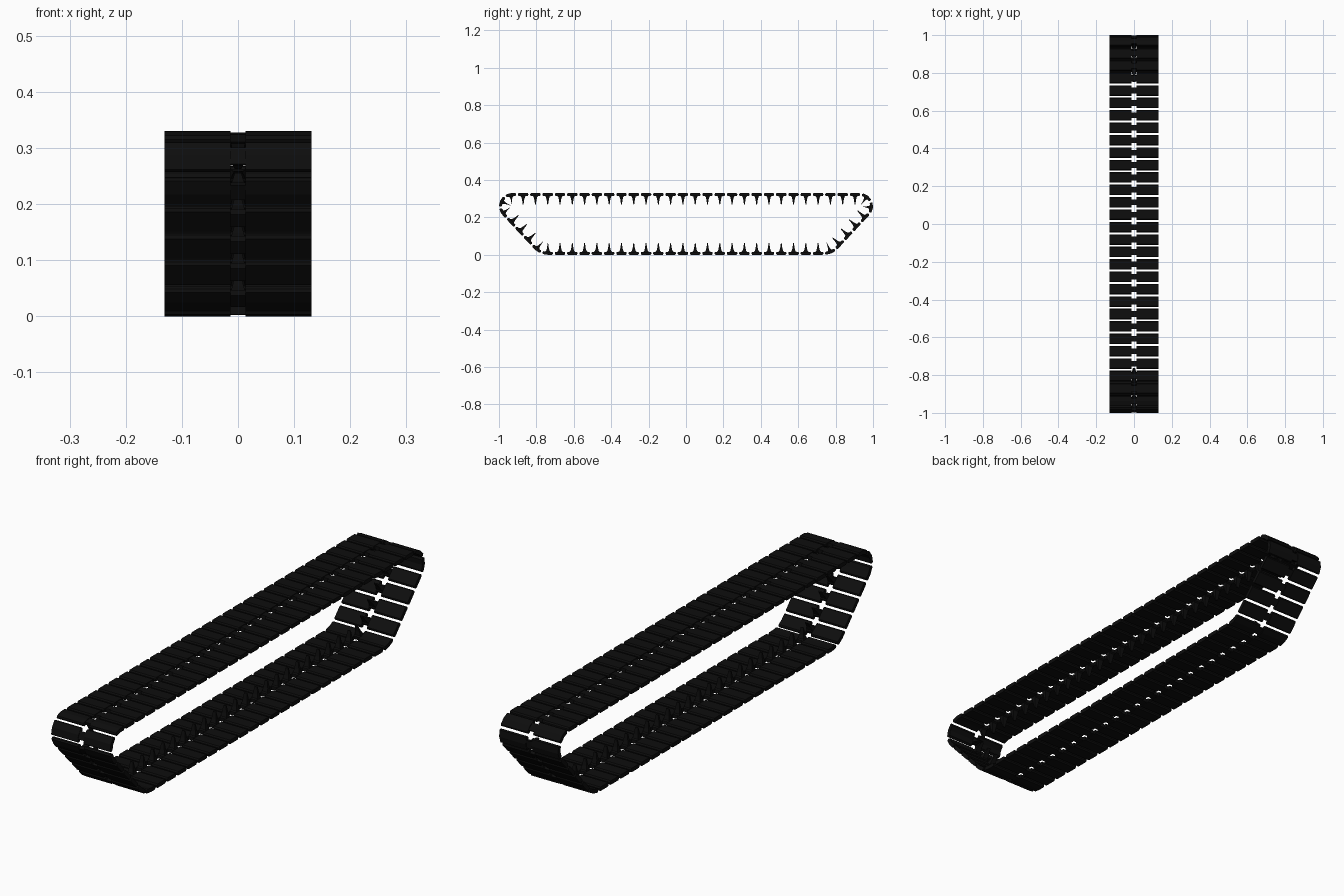
import bpy, bmesh, math
from mathutils import Vector

if "Cube" in bpy.data.objects:
    bpy.data.objects.remove(bpy.data.objects["Cube"])

N = 65                       # links in the loop
T = 0.016                    # pad thickness
R1, R2 = 0.07, 0.10          # outer radii of the end and lower bends
C1 = (0.93, 0.26)
C2 = (0.739, R2)
A = math.radians(43.3)       # slope normal, below horizontal


# Outer path as segments: straight (start, end, outward angle) or arc
def on(c, r, a):
    return Vector((c[0] + r * math.cos(a), c[1] + r * math.sin(a)))


half = [("arc", C1, R1, math.pi / 2, -A), ("line", on(C1, R1, -A), on(C2, R2, -A), -A),
        ("arc", C2, R2, -A, -math.pi / 2)]
top_l, top_r = Vector((-C1[0], 0.33)), Vector((C1[0], 0.33))
bot_l, bot_r = Vector((-C2[0], 0)), Vector((C2[0], 0))
segs = [("line", Vector((0, 0.33)), top_r, math.pi / 2)] + half
segs.append(("line", bot_r, bot_l, -math.pi / 2))
for s in reversed(half):
    if s[0] == "arc":
        segs.append(("arc", (-s[1][0], s[1][1]), s[2], math.pi - s[4] - 2 * math.pi,
                     math.pi - s[3] - 2 * math.pi))
    else:
        m = lambda p: Vector((-p.x, p.y))
        segs.append(("line", m(s[2]), m(s[1]), math.pi - s[3]))
segs.append(("line", top_l, Vector((0, 0.33)), math.pi / 2))


def seg_len(s):
    if s[0] == "line":
        return (s[2] - s[1]).length
    return (s[2] - T / 2) * abs(s[4] - s[3])


P = sum(seg_len(s) for s in segs)
pitch = P / N


def place(x, d, h):
    """Point at distance d round the loop, h inward from the outer face."""
    d %= P
    for s in segs:
        L = seg_len(s)
        if d <= L:
            break
        d -= L
    t = min(d / L, 1)
    if s[0] == "line":
        p, a = s[1].lerp(s[2], t), s[3]
    else:
        a = s[3] + (s[4] - s[3]) * t
        p = on(s[1], s[2], a)
    return Vector((x, p.x - h * math.cos(a), p.y - h * math.sin(a)))


def loft(bm, rings):
    vs = [[bm.verts.new(p) for p in r] for r in rings]
    n = len(vs[0])
    for a, b in zip(vs, vs[1:]):
        for i in range(n):
            bm.faces.new((a[i], a[(i + 1) % n], b[(i + 1) % n], b[i]))
    bm.faces.new(vs[0])
    bm.faces.new(vs[-1][::-1])


mat = bpy.data.materials.new("black_steel")
mat.diffuse_color = (0.004, 0.004, 0.004, 1)
mat.use_nodes = True
mat.node_tree.nodes["Principled BSDF"].inputs["Base Color"].default_value = mat.diffuse_color


def finish(bm, name):
    bmesh.ops.recalc_face_normals(bm, faces=bm.faces)
    me = bpy.data.meshes.new(name)
    bm.to_mesh(me)
    bm.free()
    me.materials.append(mat)
    bpy.context.collection.objects.link(bpy.data.objects.new(name, me))


# Left and right pads: chamfered plates bent along the path
g = pitch / 2 - 0.005
pad = [(-g + 0.004, 0), (0, 0), (g - 0.004, 0), (g, 0.005), (g, T - 0.005),
       (g - 0.004, T), (0, T), (-g + 0.004, T), (-g, T - 0.005), (-g, 0.005)]
# Guide horn: (height, half width, half length)
horn = [(0.002, 0.0135, 0.015), (T, 0.0135, 0.015), (0.020, 0.0125, 0.010),
        (0.035, 0.010, 0.006), (0.062, 0.006, 0.002)]

pads, horns = bmesh.new(), bmesh.new()
for i in range(N):
    d = (i - 0.25) * pitch
    for side in (-1, 1):
        loft(pads, [[place(side * x, d + s, h) for s, h in pad] for x in (0.013, 0.131)])
    loft(horns, [[place(sx * w, d + sl * l, h)
                  for sx, sl in ((-1, -1), (1, -1), (1, 1), (-1, 1))] for h, w, l in horn])
finish(pads, "track_pads")
finish(horns, "guide_horns")
